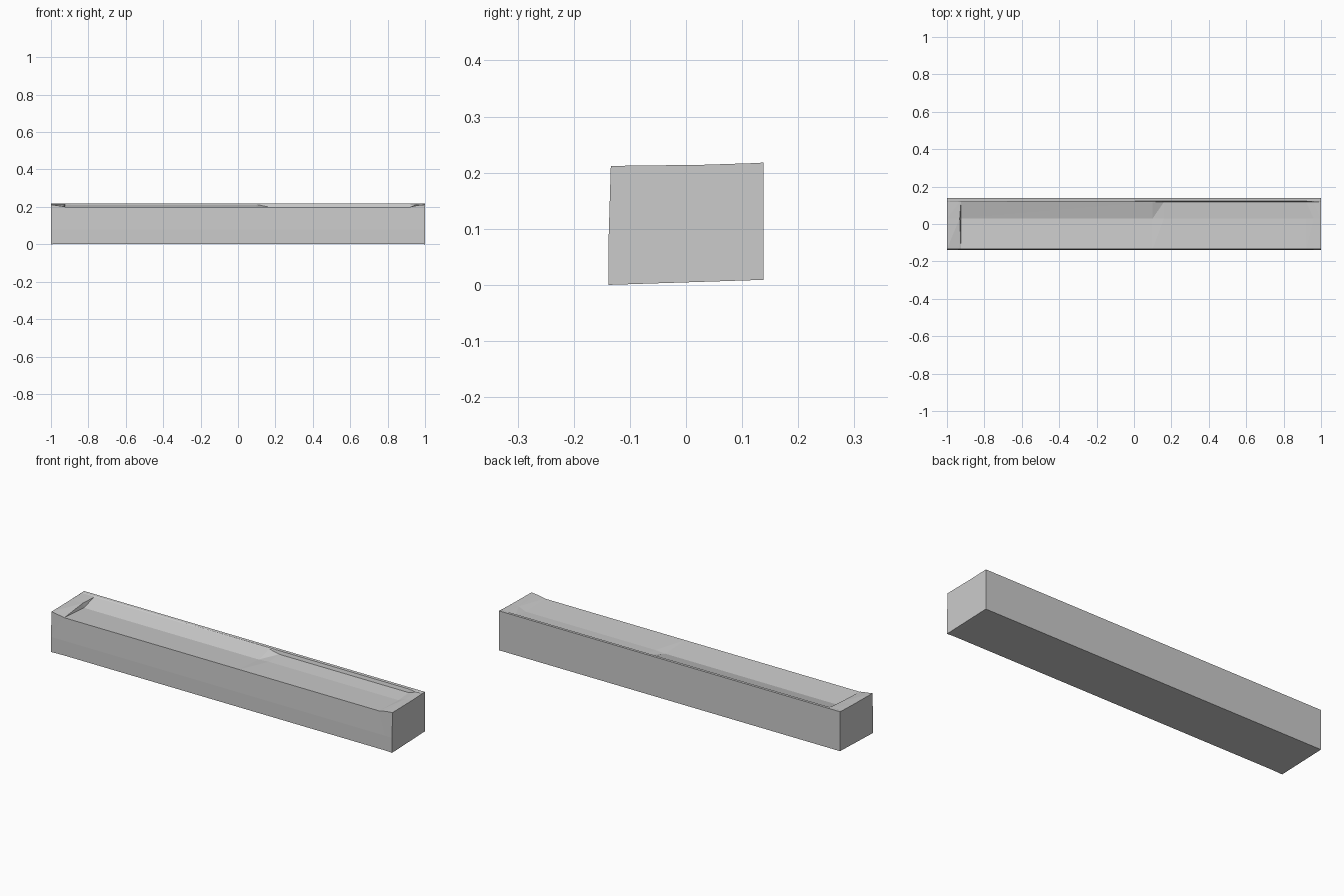
import bpy, bmesh

if "Cube" in bpy.data.objects:
    bpy.data.objects.remove(bpy.data.objects["Cube"])

# Cross-section: bottom and outer walls are constant, the top heights vary
def section(x, front, valley, foot, rim):
    return [(x, -0.138, 0.002), (x, -0.138, 0.08), (x, -0.134, front),
            (x, 0.03, valley), (x, 0.118, foot), (x, 0.122, rim),
            (x, 0.138, 0.218), (x, 0.138, 0.009)]

# Stations along the beam: raised ends, sloped channel left, ledge channel right
stations = [
    (-1.0, 0.212, 0.214, 0.216, 0.217),
    (-0.932, 0.202, 0.212, 0.215, 0.217),
    (-0.925, 0.200, 0.190, 0.214, 0.217),
    (0.10, 0.200, 0.190, 0.213, 0.217),
    (0.16, 0.200, 0.194, 0.200, 0.217),
    (0.92, 0.200, 0.194, 0.200, 0.217),
    (0.96, 0.208, 0.211, 0.214, 0.217),
    (1.0, 0.212, 0.214, 0.216, 0.217),
]

# Beam: loft the sections and cap both ends
bm = bmesh.new()
rings = [[bm.verts.new(p) for p in section(*s)] for s in stations]
for a, b in zip(rings, rings[1:]):
    for i in range(len(a)):
        j = (i + 1) % len(a)
        bm.faces.new((a[i], a[j], b[j], b[i]))
bm.faces.new(rings[0])
bm.faces.new(rings[-1])
for v in bm.verts:
    if v.co.z < 0.003:
        v.co.z = 0.002 if abs(v.co.x) < 0.99 else 0.0
bmesh.ops.triangulate(bm, faces=bm.faces[:])
bmesh.ops.recalc_face_normals(bm, faces=bm.faces[:])
mesh = bpy.data.meshes.new("channelled_beam")
bm.to_mesh(mesh)
bm.free()
beam = bpy.data.objects.new("channelled_beam", mesh)
bpy.context.collection.objects.link(beam)
